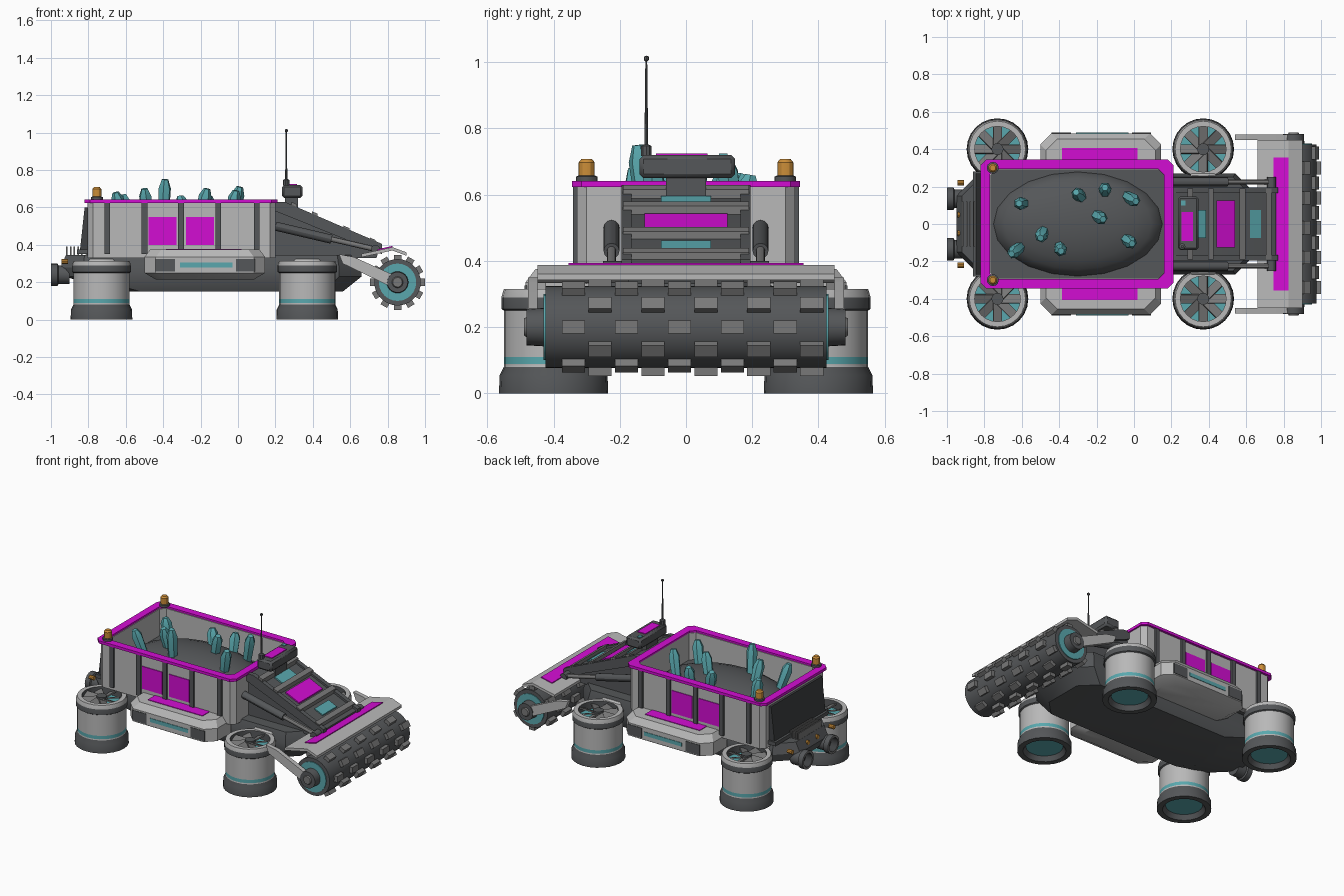
import bpy, bmesh
from math import radians, sin, cos, pi
from mathutils import Vector, Matrix

cube = bpy.data.objects.get("Cube")
if cube:
    bpy.data.objects.remove(cube, do_unlink=True)


def material(name, r, g, b):
    m = bpy.data.materials.new(name)
    m.use_nodes = True
    m.diffuse_color = (r, g, b, 1)
    bsdf = next(n for n in m.node_tree.nodes if n.type == "BSDF_PRINCIPLED")
    bsdf.inputs["Base Color"].default_value = (r, g, b, 1)
    return m


LIGHT = material("light grey", .48, .48, .48)
MID = material("mid grey", .19, .19, .19)
DARK = material("dark grey", .09, .095, .1)
BLACK = material("charcoal", .05, .053, .056)
PINK = material("magenta", .65, .004, .65)
TEAL = material("teal", .1, .39, .42)
AMBER = material("amber", .6, .27, .04)


def finish(name, bm, mats, sym=False, bevel=0):
    bmesh.ops.recalc_face_normals(bm, faces=bm.faces)
    me = bpy.data.meshes.new(name)
    bm.to_mesh(me)
    bm.free()
    for m in mats:
        me.materials.append(m)
    ob = bpy.data.objects.new(name, me)
    bpy.context.collection.objects.link(ob)
    if bevel:
        mod = ob.modifiers.new("edges", "BEVEL")
        mod.width, mod.segments = bevel, 1
    if sym:
        mod = ob.modifiers.new("mirror", "MIRROR")
        mod.use_axis = (False, True, False)
        mod.use_mirror_merge = False
    return ob


def loft(name, rings, mat, sym=False, closed=False, bevel=0):
    """Skin a series of point rings; closed joins the last ring to the first."""
    bm = bmesh.new()
    vs = [[bm.verts.new(p) for p in ring] for ring in rings]
    n = len(vs[0])
    pairs = list(zip(vs, vs[1:] + vs[:1])) if closed else list(zip(vs, vs[1:]))
    for a, b in pairs:
        for i in range(n):
            j = (i + 1) % n
            bm.faces.new((a[i], a[j], b[j], b[i]))
    if not closed:
        bm.faces.new(vs[0])
        bm.faces.new(vs[-1])
    return finish(name, bm, [mat], sym, bevel)


def prism(name, pts, y0, y1, mat, sym=False, bevel=0):
    """Extrude a side profile (x, z) from y0 to y1."""
    return loft(name, [[(x, y, z) for x, z in pts] for y in (y0, y1)], mat, sym, bevel=bevel)


def box(name, x0, x1, y0, y1, z0, z1, mat, sym=False, bevel=0):
    return prism(name, [(x0, z0), (x1, z0), (x1, z1), (x0, z1)], y0, y1, mat, sym, bevel)


def outline(x0, x1, y0, y1, z, c):
    """Rectangle with cut corners."""
    return [(x0 + c, y0, z), (x1 - c, y0, z), (x1, y0 + c, z), (x1, y1 - c, z),
            (x1 - c, y1, z), (x0 + c, y1, z), (x0, y1 - c, z), (x0, y0 + c, z)]


def lathe(name, profile, loc, axis=(0, 0, 1), n=24, sym=False):
    """Spin (radius, height, material of the band ending here) around an axis."""
    mats = list(dict.fromkeys(p[2] for p in profile))
    rot = Vector(axis).to_track_quat("Z", "Y")
    bm = bmesh.new()
    rings = []
    for r, h, _ in profile:
        count = n if r else 1
        rings.append([bm.verts.new(Vector(loc) + rot @ Vector(
            (r * cos(2 * pi * i / n), r * sin(2 * pi * i / n), h))) for i in range(count)])
    for k in range(1, len(rings)):
        a, b = rings[k - 1], rings[k]
        for i in range(n):
            j = (i + 1) % n
            quad = [a[i % len(a)], a[j % len(a)], b[j % len(b)], b[i % len(b)]]
            f = bm.faces.new(list(dict.fromkeys(quad)))
            f.material_index = mats.index(profile[k][2])
    return finish(name, bm, mats, sym)


def tube(name, p, q, r, mat, n=12, sym=False):
    d = Vector(q) - Vector(p)
    return lathe(name, [(0, 0, mat), (r, 0, mat), (r, d.length, mat), (0, d.length, mat)], p, d, n, sym)


def blocks(name, size, places, mat, sym=False):
    bm = bmesh.new()
    for m in places:
        bmesh.ops.create_cube(bm, matrix=m @ Matrix.Diagonal((*size, 1)))
    return finish(name, bm, [mat], sym)


# Hull
loft("hull", [outline(-.62, .56, -.23, .23, .15, .1), outline(-.93, .66, -.27, .27, .23, .12),
              outline(-.95, .66, -.27, .27, .28, .12), outline(-.92, .63, -.25, .25, .345, .1)], DARK)

# Hover thrusters with fans
for place, x in (("rear", -.73), ("front", .37)):
    lathe(place + "_thruster", [
        (0, .03, TEAL), (.112, .03, TEAL), (.13, 0, DARK), (.165, 0, DARK), (.163, .055, DARK),
        (.15, .08, DARK), (.15, .088, LIGHT), (.15, .11, TEAL), (.15, .25, LIGHT),
        (.158, .255, DARK), (.158, .29, DARK), (.15, .315, LIGHT), (.122, .315, LIGHT),
        (.122, .265, DARK), (0, .265, TEAL)], (x, .4, 0), sym=True)
    blocks(place + "_fan_blades", (.1, .05, .008),
           [Matrix.Translation((x, .4, .29)) @ Matrix.Rotation(i * pi / 4, 4, "Z")
            @ Matrix.Translation((.072, 0, 0)) @ Matrix.Rotation(.4, 4, "X") for i in range(8)], MID, True)
    tube(place + "_fan_hub", (x, .4, .26), (x, .4, .312), .032, DARK, 16, True)
    box(place + "_thruster_bracket", x - .07, x + .07, .2, .27, .22, .325, LIGHT, True, .01)

# Cargo bin: walls, floor, rim, ribs and panels
def frame(name, x0, x1, hy, wall, z0, z1, c, mat):
    ins = (x0 + wall, x1 - wall, -hy + wall, hy - wall)
    out = (x0, x1, -hy, hy)
    loft(name, [outline(*out, z0, c), outline(*out, z1, c),
                outline(*ins, z1, c), outline(*ins, z0, c)], mat, closed=True)


frame("bin_walls", -.805, .2, .33, .04, .33, .63, .03, LIGHT)
frame("bin_rim", -.82, .21, .345, .05, .624, .642, .03, PINK)
box("bin_floor", -.78, .18, -.3, .3, .34, .45, DARK)
for i, x in enumerate((-.7, -.5, -.305, -.105, .1)):
    box(f"bin_rib_{i}", x - .015, x + .015, .32, .342, .35, .624, DARK, True)
for i, x in enumerate((-.403, -.203)):
    box(f"bin_panel_{i}", x - .075, x + .075, .328, .335, .4, .55, PINK, True)

# Ore mound and crystals
dome = [(.28 * cos(a * pi / 12), .14 * sin(a * pi / 12), DARK) for a in range(6)] + [(0, .14, DARK)]
mound = lathe("ore_mound", dome, (0, 0, .445), n=20)
mound.data.transform(Matrix.Translation((-.3, 0, 0)) @ Matrix.Diagonal((1.62, 1, 1, 1)))
for i, (x, y, top, lx, ly) in enumerate((
        (-.6, .11, .67, -.03, 0), (-.29, .15, .66, -.04, .04), (-.155, .18, .66, 0, .03),
        (-.015, .135, .71, .05, -.03), (-.19, .04, .7, .05, -.03), (-.49, -.05, .7, -.02, -.05),
        (-.395, -.13, .75, .01, -.03), (-.63, -.14, .68, -.05, -.04), (-.03, -.09, .69, .04, -.03))):
    d = Vector((lx, ly, top - .5))
    h = d.length
    lathe(f"crystal_{i}", [(0, 0, TEAL), (.028, 0, TEAL), (.035, h * .8, TEAL), (.018, h, TEAL),
                           (0, h, TEAL)], (x - lx / 2, y - ly / 2, .5), d, 6)

# Side pods
def pod_ring(z, s):
    return outline(-.5 + s, .145 - s, .22, .485 - s, z, .06)


loft("side_pod", [pod_ring(.215, .06), pod_ring(.25, 0), pod_ring(.335, 0), pod_ring(.375, .03)], LIGHT, True)
box("pod_top_panel", -.385, .02, .33, .405, .37, .379, PINK, True)
for i, x in enumerate((-.39, .04)):
    box(f"pod_vent_{i}", x - .052, x + .052, .48, .488, .257, .325, DARK, True)
box("pod_light_strip", -.31, -.03, .48, .488, .28, .305, TEAL, True)

# Conveyor ramp with slats and inset plates
def slope(x):
    return .515 - .453 * (x - .49)


def on_slope(name, x0, x1, hy, h, mat):
    prism(name, [(x0, slope(x0) - .02), (x1, slope(x1) - .02),
                 (x1, slope(x1) + h), (x0, slope(x0) + h)], -hy, hy, mat)


prism("ramp_body", [(.19, .33), (.19, .625), (.245, .62), (.76, slope(.76)), (.74, .33)], -.175, .175, DARK)
prism("ramp_rail", [(.2, .58), (.2, .63), (.25, .63), (.77, .405), (.77, .35)], .165, .195, DARK, True)
for i, x in enumerate((.3, .41, .58, .72)):
    on_slope(f"ramp_slat_{i}", x - .015, x + .015, .19, .022, MID)
on_slope("ramp_upper_plate", .325, .385, .075, .006, TEAL)
on_slope("ramp_middle_plate", .44, .54, .125, .006, PINK)
on_slope("ramp_lower_plate", .62, .68, .075, .006, TEAL)

# Hydraulic pistons beside the ramp
tube("piston_sleeve", (.2, .225, .5), (.5, .225, .43), .024, DARK, 12, True)
tube("piston_rod", (.48, .225, .435), (.74, .225, .375), .014, MID, 12, True)
tube("piston_mount", (.735, .19, .375), (.735, .25, .375), .024, DARK, 12, True)

# Sensor box and antenna
box("sensor_post", .25, .32, -.06, .06, .58, .66, DARK)
box("sensor_box", .235, .345, -.14, .148, .65, .72, DARK, bevel=.012)
box("sensor_panel", .255, .315, -.09, .065, .715, .725, PINK)
box("sensor_lamp", .25, .275, .1, .125, .715, .725, TEAL)
lathe("antenna", [(0, 0, DARK), (.017, 0, DARK), (.017, .03, DARK), (.006, .035, DARK),
                  (.003, .285, DARK), (.008, .29, DARK), (.008, .3, DARK), (0, .303, DARK)],
      (.258, -.12, .717), n=10)

# Cutting drum
def drum_end(s):
    return [(0, 0, DARK), (.125, 0, DARK)]


tube("drum", (.853, -.425, .2), (.853, .425, .2), .124, DARK, 36)
teeth = []
for k in range(12):
    for j in range(5):
        y = -.34 + .16 * j + .08 * (k % 2)
        teeth.append(Matrix.Translation((.853, y, .2)) @ Matrix.Rotation(k * pi / 6 + pi, 4, "Y")
                     @ Matrix.Translation((.131, 0, 0)))
blocks("drum_teeth", (.032, .07, .04), teeth, MID)
lathe("drum_hub", [(.1, 0, TEAL), (.1, .008, TEAL), (.058, .008, TEAL), (.055, .06, DARK), (.03, .06, DARK),
                   (.025, .068, MID), (0, .068, MID)], (.853, .422, .2), (0, 1, 0), sym=True)
prism("drum_arm", [(.54, .35), (.56, .3), (.83, .17), (.88, .18), (.88, .225), (.84, .235), (.62, .335)],
      .448, .478, LIGHT, True)

# Drum cover
crown = [(.66, .352), (.745, .37), (.825, .388), (.9, .36)]
prism("drum_cover", crown + [(x, z - .018) for x, z in reversed(crown)], -.448, .448, LIGHT)
prism("cover_stripe", [(.745, .366), (.825, .384), (.825, .394), (.745, .376)], -.355, .355, PINK)

# Beacons
lathe("beacon", [(0, 0, DARK), (.032, 0, DARK), (.032, .015, DARK), (.024, .018, DARK), (.024, .058, AMBER),
                 (.016, .068, AMBER), (0, .068, AMBER)], (-.755, .3, .64), n=12, sym=True)

# Rear panel, cooling fins, exhausts and lamps
prism("rear_panel", [(-.8, .6), (-.82, .6), (-.845, .37), (-.8, .34)], -.27, .27, BLACK)
box("rear_panel_sill", -.86, -.8, -.28, .28, .35, .375, DARK)
for i in range(5):
    x = -.915 + .02 * i
    box(f"cooling_fin_{i}", x - .004, x + .004, -.12, .12, .33, .39, MID)
lathe("exhaust", [(0, 0, DARK), (.05, 0, DARK), (.05, .06, DARK), (.06, .065, DARK), (.06, .1, DARK),
                  (.045, .1, MID), (.045, .05, BLACK), (0, .05, BLACK)], (-.9, .135, .24), (-1, 0, 0), 20, True)
for i, y in enumerate((.05, .22)):
    tube(f"rear_lamp_{i}", (-.91, y, .31), (-.945, y, .31), .014, AMBER, 10, True)

# Smooth shading with sharp edges kept
for ob in bpy.context.collection.objects:
    if ob.type == "MESH":
        bpy.ops.object.select_all(action="DESELECT")
        ob.select_set(True)
        bpy.context.view_layer.objects.active = ob
        bpy.ops.object.shade_smooth_by_angle(angle=radians(30))
